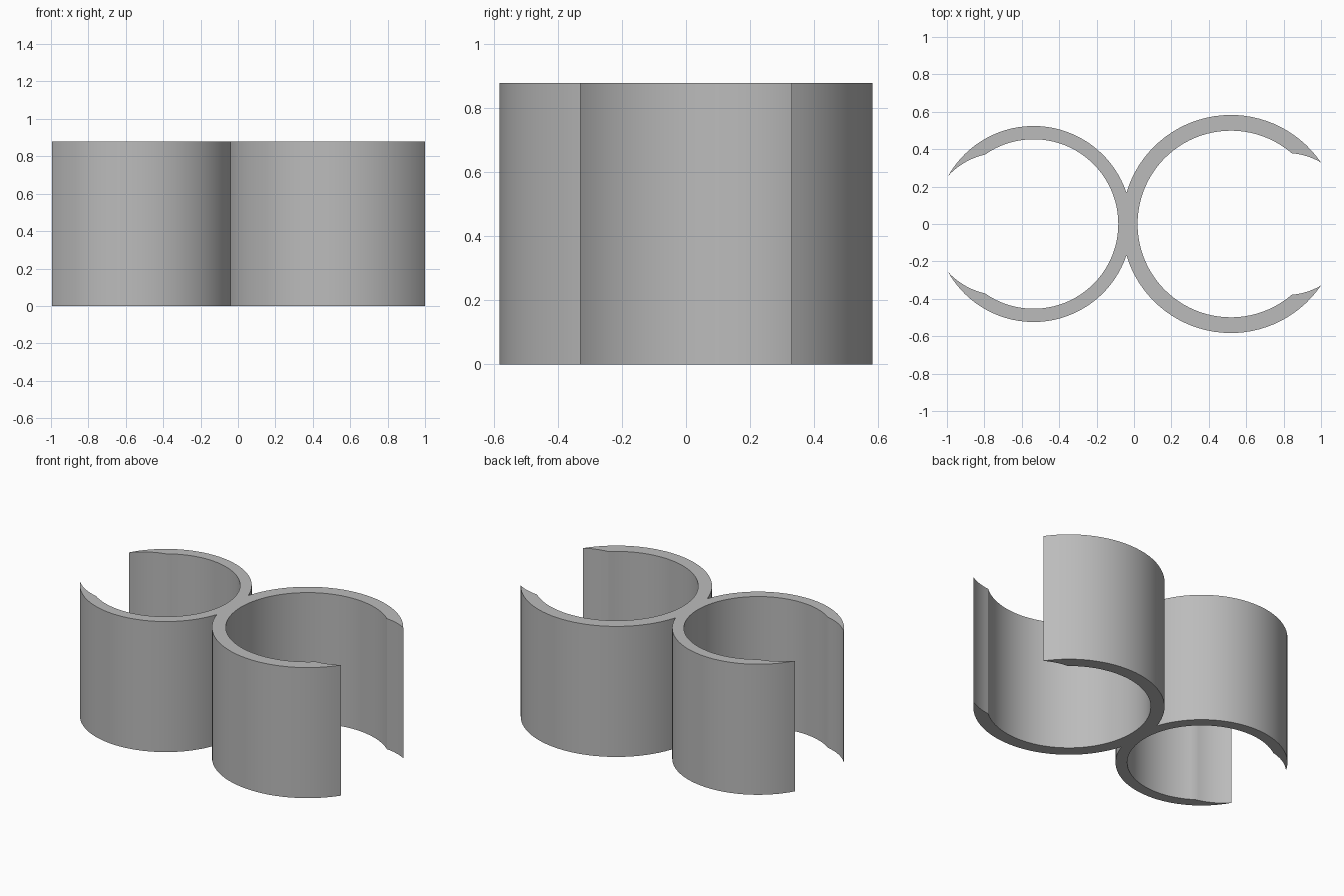
import bpy, bmesh, math

cube = bpy.data.objects.get("Cube")
if cube:
    bpy.data.objects.remove(cube, do_unlink=True)

HEIGHT = 0.878
# Circles as (centre x, radius), all centred on y = 0
SMALL_OUTER, SMALL_INNER, SMALL_MOUTH = (-0.537, 0.524), (-0.537, 0.453), (-0.714, 0.38)
LARGE_OUTER, LARGE_INNER, LARGE_MOUTH = (0.518, 0.583), (0.518, 0.499), (0.81, 0.38)


def crossing(a, b):
    """Upper crossing point of two circles."""
    (ca, ra), (cb, rb) = a, b
    d = cb - ca
    along = (d * d + ra * ra - rb * rb) / (2 * d)
    return ca + along, math.sqrt(ra * ra - along * along)


def arc(circle, start, end):
    """Points along the upper half of a circle, leaving out the end."""
    c, r = circle
    a0 = math.atan2(start[1], start[0] - c)
    a1 = math.atan2(end[1], end[0] - c)
    n = max(4, round(abs(a1 - a0) / math.radians(4)))
    return [(c + r * math.cos(a0 + (a1 - a0) * i / n),
             r * math.sin(a0 + (a1 - a0) * i / n)) for i in range(n)]


# Back half of the outline, from the large bore round to the small bore
large_wall = (LARGE_INNER[0] - LARGE_INNER[1], 0.0)
small_wall = (SMALL_INNER[0] + SMALL_INNER[1], 0.0)
large_kink, large_tip = crossing(LARGE_INNER, LARGE_MOUTH), crossing(LARGE_OUTER, LARGE_MOUTH)
small_kink, small_tip = crossing(SMALL_INNER, SMALL_MOUTH), crossing(SMALL_OUTER, SMALL_MOUTH)
joint = crossing(SMALL_OUTER, LARGE_OUTER)

half = (arc(LARGE_INNER, large_wall, large_kink)
        + arc(LARGE_MOUTH, large_kink, large_tip)
        + arc(LARGE_OUTER, large_tip, joint)
        + arc(SMALL_OUTER, joint, small_tip)
        + arc(SMALL_MOUTH, small_tip, small_kink)
        + arc(SMALL_INNER, small_kink, small_wall)
        + [small_wall])

# Mirror the outline to the front, then extrude it upward
outline = half + [(x, -y) for x, y in reversed(half[1:-1])]
bm = bmesh.new()
base = bm.faces.new([bm.verts.new((x, y, 0)) for x, y in outline])
raised = bmesh.ops.extrude_face_region(bm, geom=[base], use_keep_orig=True)
top = [v for v in raised["geom"] if isinstance(v, bmesh.types.BMVert)]
bmesh.ops.translate(bm, verts=top, vec=(0, 0, HEIGHT))
bmesh.ops.recalc_face_normals(bm, faces=bm.faces)
mesh = bpy.data.meshes.new("double_pipe_clip")
bm.to_mesh(mesh)
bm.free()

clip = bpy.data.objects.new("double_pipe_clip", mesh)
bpy.context.collection.objects.link(clip)

# Plain grey plastic
grey = bpy.data.materials.new("plain_grey")
grey.use_nodes = True
colour = (0.5, 0.5, 0.5, 1)
grey.diffuse_color = colour
grey.node_tree.nodes["Principled BSDF"].inputs["Base Color"].default_value = colour
mesh.materials.append(grey)

# Smooth walls with crisp rims and tips
bpy.ops.object.select_all(action="DESELECT")
clip.select_set(True)
bpy.context.view_layer.objects.active = clip
bpy.ops.object.shade_smooth_by_angle(angle=math.radians(20))
